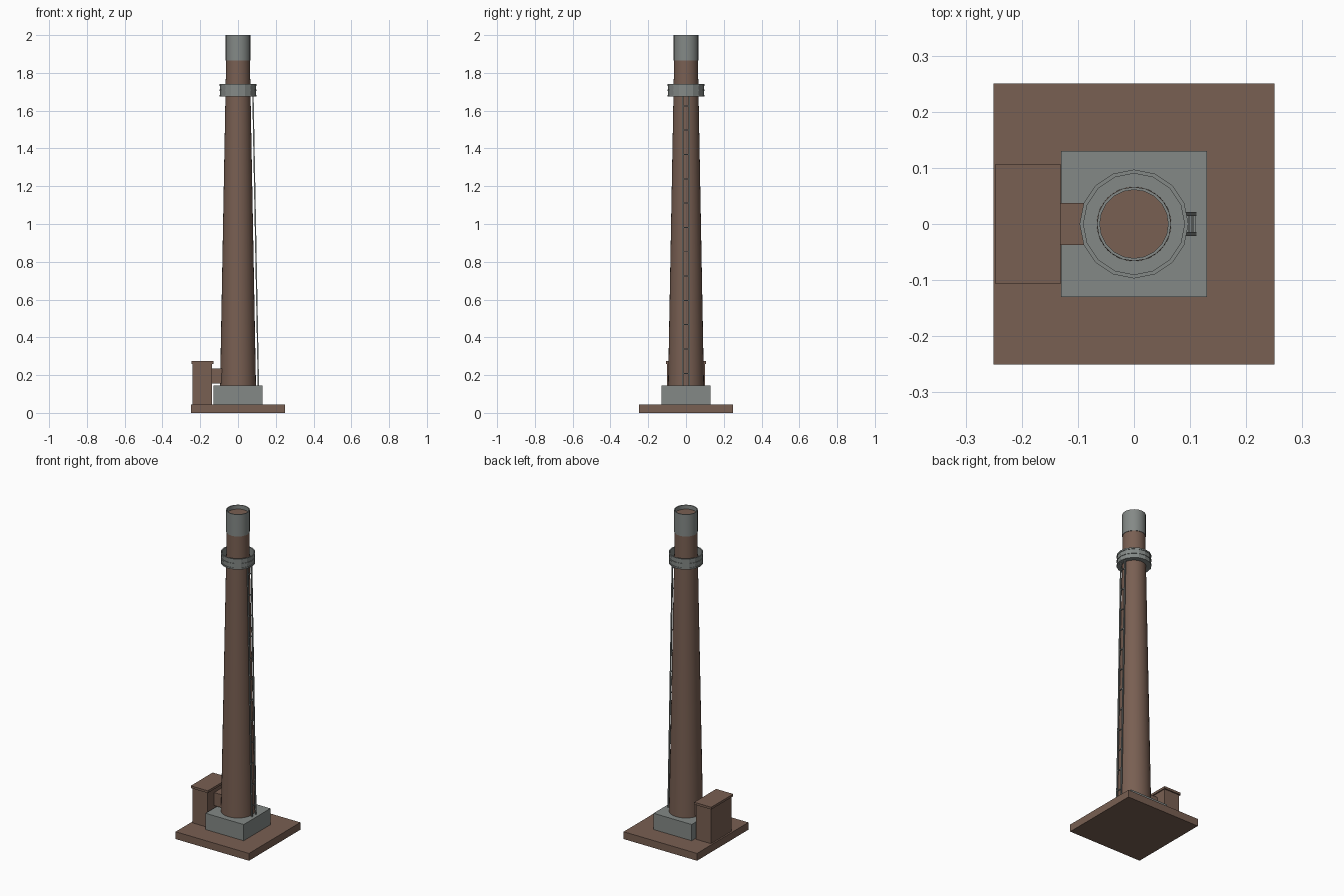
import bpy, math
from mathutils import Vector

cube = bpy.data.objects.get("Cube")
if cube:
    bpy.data.objects.remove(cube, do_unlink=True)


def material(name, rgb):
    m = bpy.data.materials.new(name)
    m.use_nodes = True
    m.diffuse_color = (*rgb, 1)
    m.node_tree.nodes["Principled BSDF"].inputs["Base Color"].default_value = (*rgb, 1)
    return m


BRICK = material("brown brick", (0.19, 0.115, 0.085))
GREY = material("grey concrete", (0.23, 0.25, 0.24))


def box(name, x, y, z, mat):
    """Box from its (min, max) range on each axis."""
    bpy.ops.mesh.primitive_cube_add(size=1, location=[sum(r) / 2 for r in (x, y, z)])
    ob = bpy.context.object
    ob.name = name
    ob.scale = [r[1] - r[0] for r in (x, y, z)]
    bpy.ops.object.transform_apply(location=False, rotation=False, scale=True)
    ob.data.materials.append(mat)
    return ob


def lathe(name, profile, mat, sides, closed=False, smooth=True):
    """Revolve (radius, height) points around z; cap the ends unless closed."""
    n = len(profile)
    verts = [(r * math.cos(a), r * math.sin(a), z) for r, z in profile
             for a in (2 * math.pi * i / sides for i in range(sides))]
    faces = []
    for k in range(n if closed else n - 1):
        lo, hi = k * sides, (k + 1) % n * sides
        for i in range(sides):
            j = (i + 1) % sides
            faces.append((lo + i, lo + j, hi + j, hi + i))
    if not closed:
        faces.append(tuple(reversed(range(sides))))
        faces.append(tuple(range((n - 1) * sides, n * sides)))
    mesh = bpy.data.meshes.new(name)
    mesh.from_pydata(verts, [], faces)
    mesh.materials.append(mat)
    ob = bpy.data.objects.new(name, mesh)
    bpy.context.collection.objects.link(ob)
    if smooth:
        bpy.ops.object.select_all(action="DESELECT")
        ob.select_set(True)
        bpy.context.view_layer.objects.active = ob
        bpy.ops.object.shade_smooth_by_angle(angle=math.radians(35))
    return ob


def bar(name, a, b, width, mat):
    """Square bar between two points."""
    a, b = Vector(a), Vector(b)
    bpy.ops.mesh.primitive_cube_add(size=1, location=(a + b) / 2)
    ob = bpy.context.object
    ob.name = name
    ob.scale = (width, width, (b - a).length)
    ob.rotation_euler = (b - a).to_track_quat("Z", "Y").to_euler()
    ob.data.materials.append(mat)
    return ob


# Ground slab and plinth
box("ground_slab", (-0.25, 0.25), (-0.25, 0.25), (0, 0.045), BRICK)
box("plinth", (-0.13, 0.13), (-0.13, 0.13), (0.045, 0.145), GREY)

# Tapered shaft and the open collar round its top
lathe("shaft", [(0.095, 0.145), (0.061, 1.975)], BRICK, 32)
lathe("top_collar", [(0.061, 1.865), (0.066, 1.865), (0.066, 2.0), (0.061, 2.0)],
      GREY, 20, closed=True)

# Gallery: floor ring with a low parapet and bands round it
lathe("gallery", [(0.058, 1.675), (0.094, 1.675), (0.094, 1.74), (0.090, 1.74),
                  (0.090, 1.69), (0.058, 1.69)], GREY, 16, closed=True, smooth=False)
for i, z in enumerate((1.675, 1.703, 1.731)):
    lathe(f"gallery_band_{i + 1}", [(0.092, z), (0.097, z), (0.097, z + 0.009), (0.092, z + 0.009)],
          GREY, 16, closed=True, smooth=False)

# Ladder leaning along the left side
foot, head = Vector((0.108, 0, 0.145)), Vector((0.079, 0, 1.69))
for side, y in (("left", 0.018), ("right", -0.018)):
    offset = Vector((0, y, 0))
    bar(f"ladder_rail_{side}", foot + offset, head + offset, 0.007, GREY)
RUNGS = 12
for i in range(RUNGS):
    p = foot.lerp(head, (i + 0.5) / RUNGS)
    bar(f"ladder_rung_{i + 1}", p - Vector((0, 0.018, 0)), p + Vector((0, 0.018, 0)), 0.005, GREY)

# Boiler house with roof slab, joined to the shaft by a flue
box("boiler_house", (-0.24, -0.137), (-0.1, 0.1), (0.045, 0.262), BRICK)
box("boiler_house_roof", (-0.247, -0.131), (-0.107, 0.107), (0.26, 0.274), BRICK)
box("flue", (-0.14, -0.075), (-0.037, 0.037), (0.155, 0.235), BRICK)
